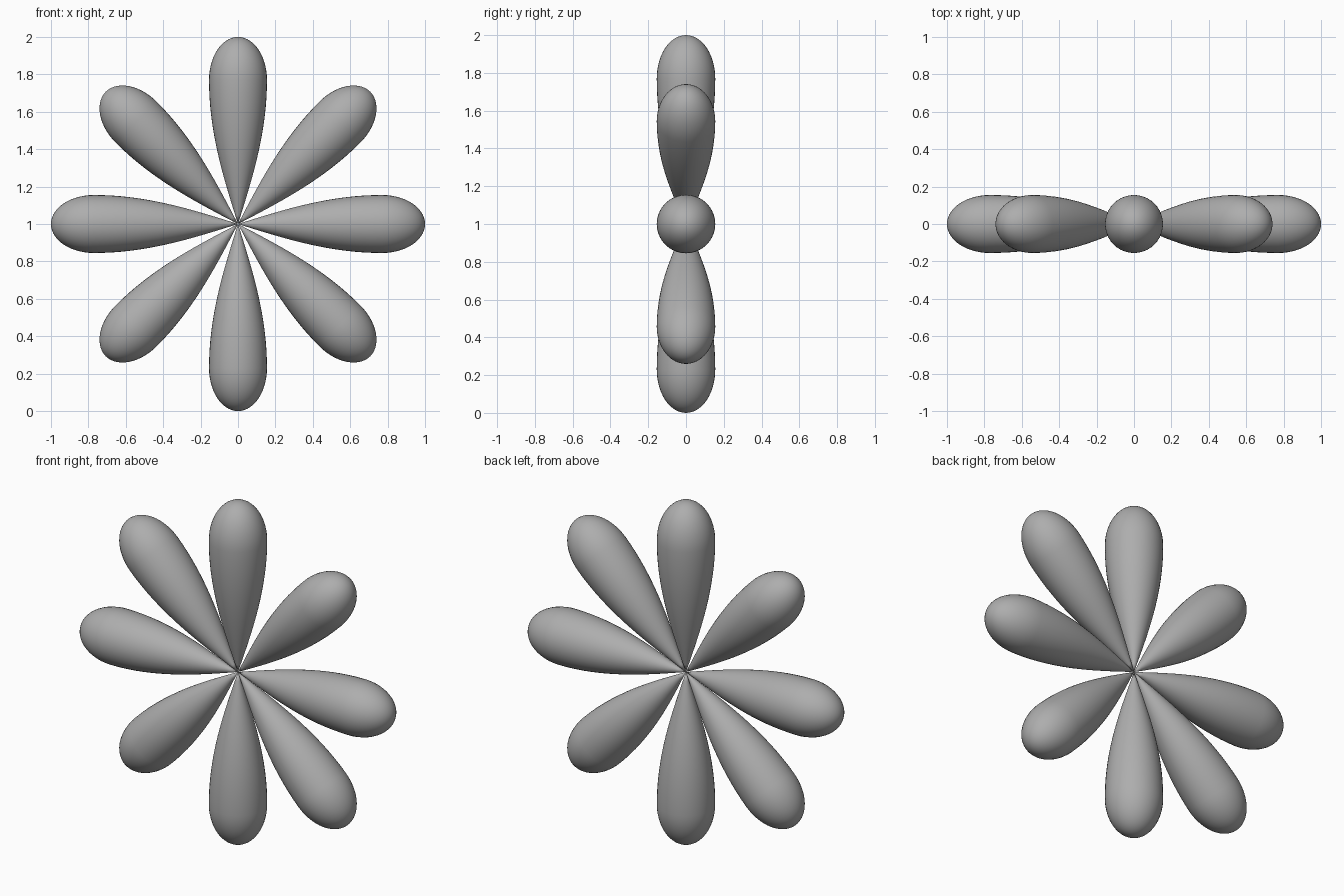
import bpy, bmesh, math

if "Cube" in bpy.data.objects:
    bpy.data.objects.remove(bpy.data.objects["Cube"])

PETALS, SIDES = 8, 40
WIDE, RADIUS = 0.77, 0.155   # distance of the widest ring, and its radius

grey = bpy.data.materials.new("plain grey")
grey.diffuse_color = (0.42, 0.42, 0.42, 1)
grey.use_nodes = True
grey.node_tree.nodes["Principled BSDF"].inputs["Base Color"].default_value = grey.diffuse_color

# Teardrop profile: sine flare from the pointed root, then an elliptical tip
profile = []
for i in range(17):
    a = math.pi / 2 * i / 16
    profile.append((RADIUS * math.sin(a), WIDE * i / 16))
for i in range(1, 15):
    a = math.pi / 2 * i / 14
    profile.append((RADIUS * math.cos(a), WIDE + (1 - WIDE) * math.sin(a)))

# Revolve the profile around z
bm = bmesh.new()
verts = [bm.verts.new((r, 0, z)) for r, z in profile]
edges = [bm.edges.new(pair) for pair in zip(verts, verts[1:])]
bmesh.ops.spin(bm, geom=verts + edges, cent=(0, 0, 0), axis=(0, 0, 1),
               angle=2 * math.pi, steps=SIDES)
bmesh.ops.remove_doubles(bm, verts=bm.verts, dist=0.0005)
bmesh.ops.recalc_face_normals(bm, faces=bm.faces)
for face in bm.faces:
    face.smooth = True
mesh = bpy.data.meshes.new("petal")
bm.to_mesh(mesh)
bm.free()
mesh.materials.append(grey)

# Eight petals fanned around the centre in the front plane
for i in range(PETALS):
    petal = bpy.data.objects.new(f"petal_{i + 1}", mesh)
    petal.location = (0, 0, 1)
    petal.rotation_euler = (0, 2 * math.pi * i / PETALS, 0)
    bpy.context.collection.objects.link(petal)
